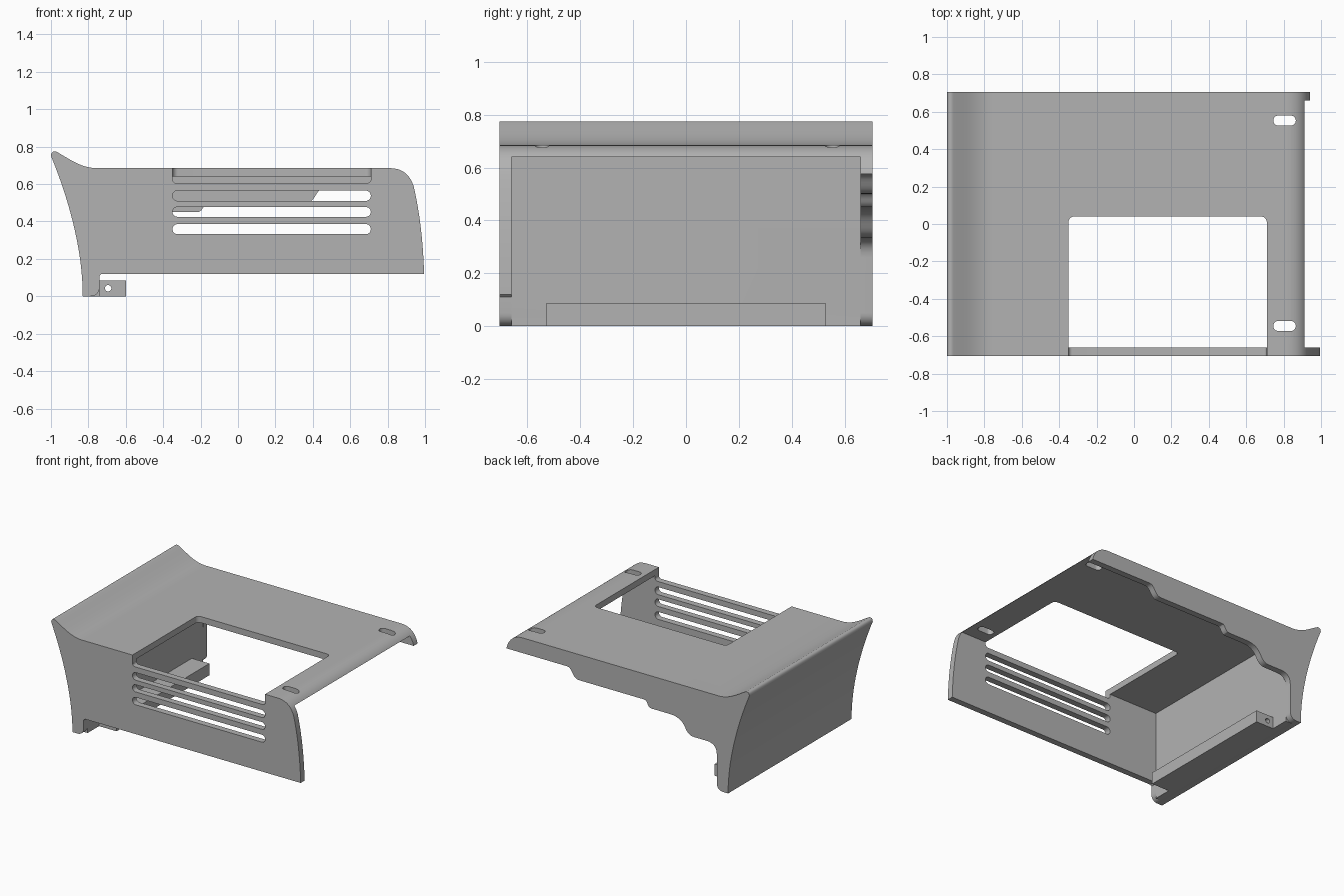
import bpy, bmesh, math
from mathutils import Vector
from mathutils.geometry import interpolate_bezier

cube = bpy.data.objects.get("Cube")
if cube:
    bpy.data.objects.remove(cube, do_unlink=True)

grey = bpy.data.materials.new("plain grey")
grey.use_nodes = True
COLOUR = (0.45, 0.45, 0.45, 1)
grey.diffuse_color = COLOUR
grey.node_tree.nodes["Principled BSDF"].inputs["Base Color"].default_value = COLOUR

Y, WALL, TOP, FOOT = 0.705, 0.66, 0.64, -0.74


def curve(a, b, c, d, n=14):
    """Points of one cubic curve in a plane."""
    pts = [Vector((p[0], p[1], 0)) for p in (a, b, c, d)]
    return [(p.x, p.y) for p in interpolate_bezier(*pts, n)]


def rounded(x0, x1, v0, v1, r, n=8):
    """Rounded rectangle outline."""
    pts = []
    for k, (cx, cv) in enumerate(((x1 - r, v1 - r), (x0 + r, v1 - r),
                                  (x0 + r, v0 + r), (x1 - r, v0 + r))):
        for i in range(n + 1):
            a = math.pi / 2 * (k + i / n)
            pts.append((cx + r * math.cos(a), cv + r * math.sin(a)))
    return pts


def prism(name, pts, lo, hi, axis="Y"):
    """Extrude an outline between two positions along y or z."""
    clean = []
    for p in pts:
        if not clean or math.dist(p, clean[-1]) > 1e-4:
            clean.append(p)
    if math.dist(clean[0], clean[-1]) < 1e-4:
        clean.pop()
    bm = bmesh.new()
    vs = [bm.verts.new((u, lo, v) if axis == "Y" else (u, v, lo)) for u, v in clean]
    face = bm.faces.new(vs)
    ext = bmesh.ops.extrude_face_region(bm, geom=[face])
    step = Vector((0, hi - lo, 0)) if axis == "Y" else Vector((0, 0, hi - lo))
    bmesh.ops.translate(bm, vec=step,
                        verts=[e for e in ext["geom"] if isinstance(e, bmesh.types.BMVert)])
    bmesh.ops.recalc_face_normals(bm, faces=bm.faces)
    mesh = bpy.data.meshes.new(name)
    bm.to_mesh(mesh)
    bm.free()
    ob = bpy.data.objects.new(name, mesh)
    bpy.context.collection.objects.link(ob)
    return ob


def box(x0, x1, z0, z1):
    return [(x0, z0), (x1, z0), (x1, z1), (x0, z1)]


def activate(ob):
    bpy.ops.object.select_all(action="DESELECT")
    bpy.context.view_layer.objects.active = ob
    ob.select_set(True)


def cut(ob, *args):
    """Subtract a prism and discard the cutter."""
    cutter = prism("cutter", *args)
    cutter.hide_render = True
    mod = ob.modifiers.new("cut", "BOOLEAN")
    mod.operation, mod.solver, mod.object = "DIFFERENCE", "EXACT", cutter
    activate(ob)
    bpy.ops.object.modifier_apply(modifier=mod.name)
    bpy.data.objects.remove(cutter, do_unlink=True)


def finish(ob):
    ob.data.materials.clear()
    ob.data.materials.append(grey)
    for p in ob.data.polygons:
        p.material_index = 0
    activate(ob)
    bpy.ops.object.shade_smooth_by_angle(angle=math.radians(25))


# Outer silhouette: flared side, flat top, rounded shoulder
outline = (curve((-0.83, 0), (-0.83, 0.28), (-0.925, 0.57), (-1, 0.75), 20)
           + curve((-1, 0.75), (-1, 0.775), (-0.98, 0.78), (-0.965, 0.77), 8)
           + curve((-0.965, 0.77), (-0.88, 0.72), (-0.83, 0.685), (-0.75, 0.685))
           + curve((0.81, 0.685), (0.88, 0.685), (0.92, 0.65), (0.94, 0.585))
           + curve((0.94, 0.585), (0.975, 0.43), (0.99, 0.28), (0.995, 0.12))
           + [(0.995, 0)])
shell = prism("cover_shell", outline, -Y, Y)

# Hollow interior, open on the shoulder side
cut(shell, box(FOOT, 1.2, -0.2, TOP), -WALL, WALL)

# Rounded foot shared by the front and back walls
foot = curve((FOOT, 0.05), (FOOT, 0.02), (-0.76, 0), (-0.79, 0), 8) + [(-0.79, -0.2), (1.2, -0.2)]

# Front wall lower edge
cut(shell, [(1.2, 0.12), (-0.73, 0.12), (FOOT, 0.11)] + foot, -0.9, -WALL)

# Back wall stepped lower edge
steps = ([(1.2, 0.575)]
         + curve((0.46, 0.575), (0.41, 0.575), (0.42, 0.5), (0.36, 0.5), 10)
         + curve((-0.16, 0.5), (-0.19, 0.5), (-0.18, 0.45), (-0.22, 0.45), 8)
         + curve((-0.36, 0.45), (-0.52, 0.45), (-0.46, 0.335), (-0.56, 0.335))
         + curve((-0.66, 0.335), (-0.71, 0.335), (FOOT, 0.31), (FOOT, 0.26), 8))
cut(shell, steps + foot, WALL, 0.9)

# Top opening and the notch where it meets the front wall
cut(shell, rounded(-0.35, 0.71, -0.9, 0.04, 0.03), 0.62, 0.9, "Z")
cut(shell, rounded(-0.35, 0.71, 0.605, 0.9, 0.02), -0.9, -0.6)

# Front ventilation slots
for z0, z1 in ((0.51, 0.565), (0.425, 0.477), (0.332, 0.386)):
    cut(shell, rounded(-0.35, 0.71, z0, z1, (z1 - z0) * 0.49), -0.9, -0.6)

# Mounting slots in the top
for y in (-0.545, 0.553):
    cut(shell, rounded(0.745, 0.865, y - 0.027, y + 0.027, 0.0265), 0.5, 0.9, "Z")
finish(shell)

# Mounting rail along the inside of the flared wall
rail = prism("mounting_rail", box(FOOT, -0.6, 0, 0.085), -0.53, 0.53)
cut(rail, rounded(-0.711, -0.677, 0.026, 0.06, 0.0168), -0.7, 0.7)
finish(rail)
